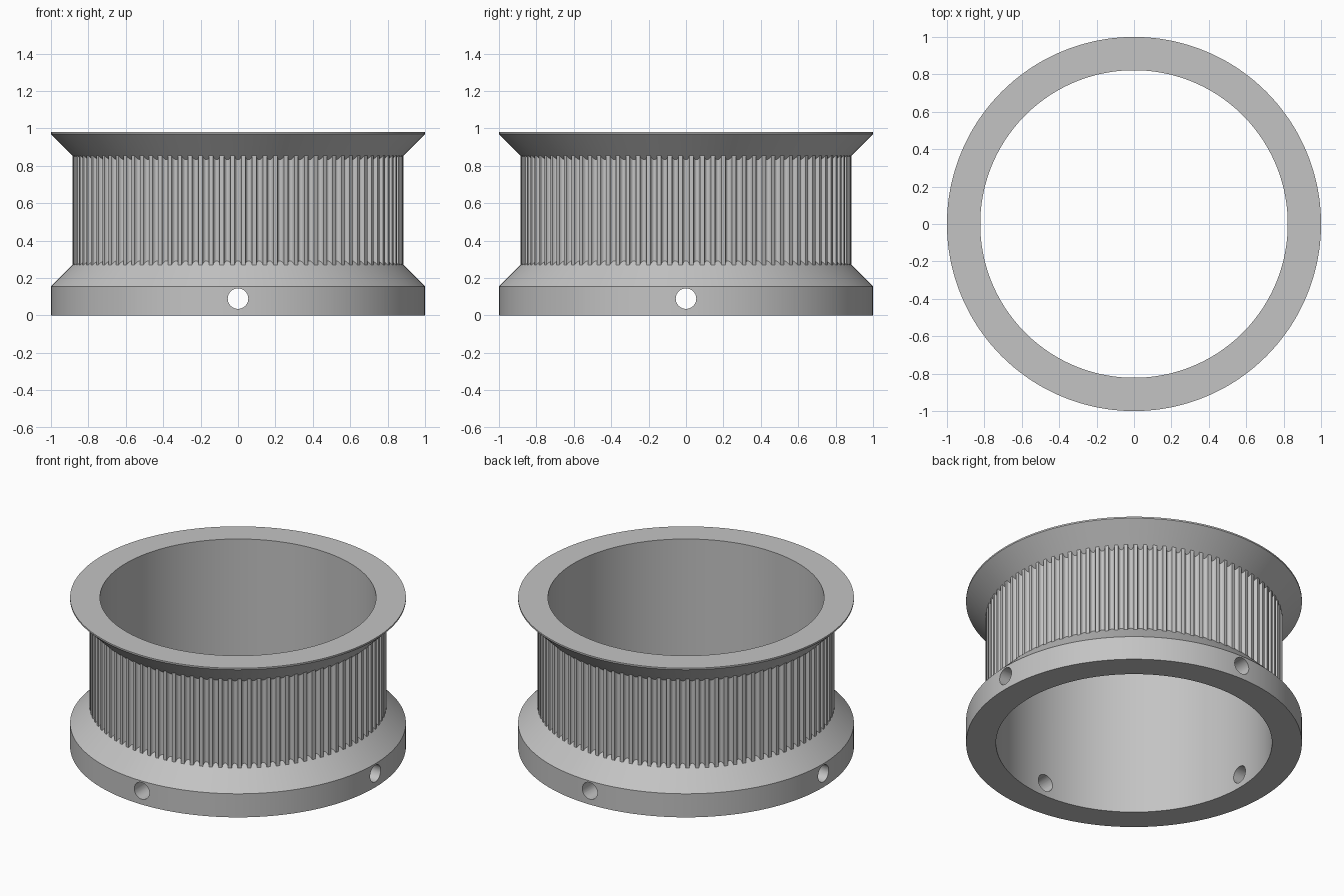
import bpy, math
from mathutils import Matrix

if "Cube" in bpy.data.objects:
    bpy.data.objects.remove(bpy.data.objects["Cube"])

TEETH = 96
R_RIM, R_BORE, R_TOOTH, DEPTH = 1.0, 0.822, 0.885, 0.022
Z_RIM, Z_LIP, Z_TOP = 0.155, 0.97, 0.98

grey = bpy.data.materials.new("grey metal")
grey.diffuse_color = (0.55, 0.55, 0.55, 1)
grey.use_nodes = True
grey.node_tree.nodes["Principled BSDF"].inputs["Base Color"].default_value = grey.diffuse_color

# One tooth pitch: rounded groove followed by a flat land
GROOVE_HALF = 0.31
STEPS = (-1, -0.92, -0.7, -0.35, 0, 0.35, 0.7, 0.92, 1)


def section(core):
    """Cross-section with 45 degree flanges meeting the toothed core."""
    drop = R_RIM - core
    return [(R_BORE, 0), (R_RIM, 0), (R_RIM, Z_RIM), (core, Z_RIM + drop),
            (core, Z_LIP - drop), (R_RIM, Z_LIP), (R_RIM, Z_TOP), (R_BORE, Z_TOP)]


# Pulley body: sections swept around the axis
verts, faces = [], []
for tooth in range(TEETH):
    for t in STEPS:
        a = 2 * math.pi * (tooth + GROOVE_HALF * t) / TEETH
        core = R_TOOTH - DEPTH * math.sqrt(1 - t * t)
        verts += [(r * math.cos(a), r * math.sin(a), z) for r, z in section(core)]
n, cols = 8, TEETH * len(STEPS)
for c in range(cols):
    d = (c + 1) % cols
    for k in range(n):
        m = (k + 1) % n
        faces.append((c * n + k, d * n + k, d * n + m, c * n + m))
mesh = bpy.data.meshes.new("pulley_body")
mesh.from_pydata(verts, [], faces)
mesh.materials.append(grey)
body = bpy.data.objects.new("pulley_body", mesh)
bpy.context.collection.objects.link(body)

# Four radial screw holes through the lower rim
cutters = []
for i in range(4):
    a = i * math.pi / 2
    bpy.ops.mesh.primitive_cylinder_add(vertices=32, radius=0.055, depth=0.5)
    cutter = bpy.context.object
    cutter.name = f"hole_cutter_{i + 1}"
    cutter.matrix_world = (Matrix.Rotation(a, 4, 'Z')
                           @ Matrix.Translation((0.91, 0, 0.09))
                           @ Matrix.Rotation(math.pi / 2, 4, 'Y'))
    cutter.data.materials.append(grey)
    cutter.hide_render = True
    mod = body.modifiers.new("screw_hole", 'BOOLEAN')
    mod.operation, mod.solver, mod.object = 'DIFFERENCE', 'EXACT', cutter
    cutters.append(cutter)

bpy.ops.object.select_all(action='DESELECT')
body.select_set(True)
bpy.context.view_layer.objects.active = body
for mod in list(body.modifiers):
    bpy.ops.object.modifier_apply(modifier=mod.name)
for cutter in cutters:
    bpy.data.objects.remove(cutter, do_unlink=True)
bpy.ops.object.shade_smooth_by_angle(angle=math.radians(30))
